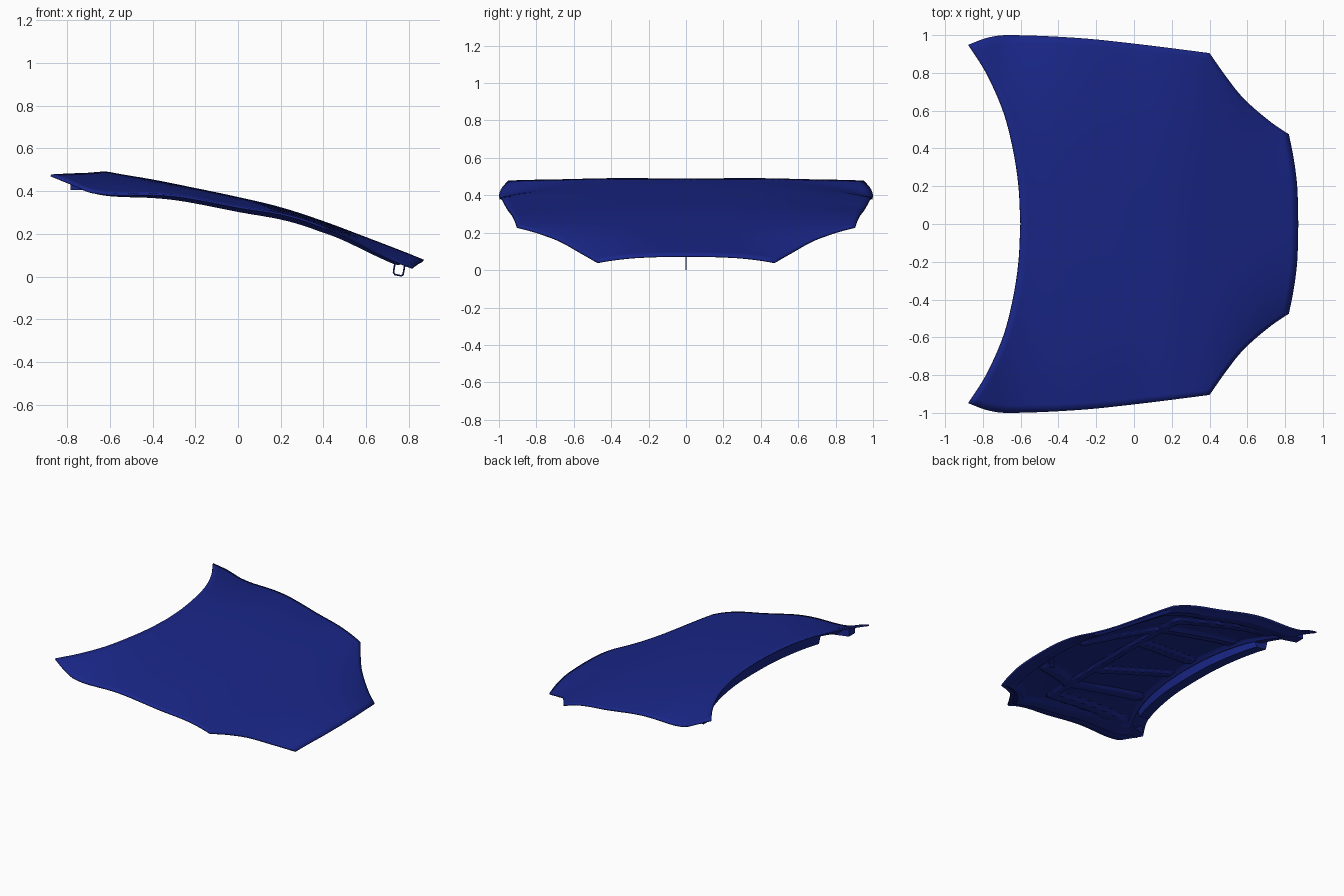
import bpy, bmesh, math

if "Cube" in bpy.data.objects:
    bpy.data.objects.remove(bpy.data.objects["Cube"])

mat = bpy.data.materials.new("blue_paint")
mat.diffuse_color = (0.01, 0.02, 0.25, 1)
mat.use_nodes = True
mat.node_tree.nodes["Principled BSDF"].inputs["Base Color"].default_value = mat.diffuse_color


def curve(pts, x):
    """Smooth interpolation through (x, value) points."""
    x = min(max(x, pts[0][0]), pts[-1][0])
    n = len(pts)
    slope = lambda i: ((pts[min(i+1, n-1)][1] - pts[max(i-1, 0)][1]) /
                       (pts[min(i+1, n-1)][0] - pts[max(i-1, 0)][0]))
    for i in range(n - 1):
        (a, p), (b, q) = pts[i], pts[i+1]
        if x <= b:
            h, t = b - a, (x - a) / (b - a)
            return ((2*t**3 - 3*t*t + 1)*p + (t**3 - 2*t*t + t)*h*slope(i)
                    + (3*t*t - 2*t**3)*q + (t**3 - t*t)*h*slope(i+1))


# outline and surface profiles
REAR = [(0, -.60), (.2, -.61), (.4, -.64), (.6, -.692), (.8, -.78), (.95, -.875)]
LIP = [(0, .87), (.2, .864), (.35, .845), (.475, .82)]
NOTCH = [(.475, .82), (.535, .73), (.66, .585), (.77, .495), (.905, .40)]
SIDE = [(-.875, .95), (-.78, .985), (-.68, 1.0), (-.3, .985), (0, .955), (.4, .905)]
CENTRE = [(-.9, .57), (-.75, .53), (-.6, .49), (-.4, .455), (-.2, .415), (0, .373),
          (.2, .325), (.4, .26), (.6, .185), (.8, .108), (.88, .075)]
DROP = [(-.875, .098), (-.78, .102), (-.68, .111), (-.3, .055), (0, .049),
        (.4, .033), (.58, .12), (.82, .44), (.88, .48)]


def height(x, y):
    return curve(CENTRE, x) - curve(DROP, x) * abs(y)**2.8


def patch(u, v):
    """Point on the bonnet plan: u runs rear to front, v side to side."""
    s = abs(v)
    ry = .95 * s
    rx = curve(REAR, ry)
    if s <= .5:
        fy = .95 * s
        fx = curve(LIP, fy)
    else:
        fy = .475 + (s - .5) * .86
        fx = curve(NOTCH, fy)
    x = rx + (fx - rx) * u
    ex = -.875 + 1.275 * u
    grow = curve(SIDE, ex) / (.95 - .045 * u) - 1
    y = (ry + (fy - ry) * u) * (1 + s*s*grow)
    return x, math.copysign(y, v)


def finish(name, verts, faces, angle=35):
    me = bpy.data.meshes.new(name)
    me.from_pydata(verts, [], faces)
    bm = bmesh.new()
    bm.from_mesh(me)
    bmesh.ops.recalc_face_normals(bm, faces=bm.faces)
    if sum(f.normal.z for f in bm.faces) < 0 and any(e.is_boundary for e in bm.edges):
        bmesh.ops.reverse_faces(bm, faces=bm.faces)
    bm.to_mesh(me)
    bm.free()
    ob = bpy.data.objects.new(name, me)
    bpy.context.collection.objects.link(ob)
    me.materials.append(mat)
    bpy.ops.object.select_all(action='DESELECT')
    ob.select_set(True)
    bpy.context.view_layer.objects.active = ob
    bpy.ops.object.shade_smooth_by_angle(angle=math.radians(angle))
    return ob


def sheet(name, nu, nv, point, angle=35):
    verts = [point(i / nu, 2*j/nv - 1) for i in range(nu+1) for j in range(nv+1)]
    w = nv + 1
    faces = [(i*w+j, i*w+j+1, (i+1)*w+j+1, (i+1)*w+j) for i in range(nu) for j in range(nv)]
    return finish(name, verts, faces, angle)


def thicken(ob, t):
    m = ob.modifiers.new("thickness", 'SOLIDIFY')
    m.thickness, m.offset = t, -1


# outer skin
def skin_point(u, v):
    x, y = patch(u, v)
    return x, y, height(x, y)


thicken(sheet("outer_skin", 40, 56, skin_point), .01)


# inner panel: pressed sheet with perimeter frame, cross ridge and diagonal ribs
def ridge(d, half, soft=.02):
    return min(max((half + soft - abs(d)) / soft, 0), 1)


def seg(px, py, ax, ay, bx, by):
    dx, dy = bx - ax, by - ay
    t = min(max(((px-ax)*dx + (py-ay)*dy) / (dx*dx + dy*dy), 0), 1)
    return math.hypot(px - ax - t*dx, py - ay - t*dy)


RIBS = [(.17, 0, .17, .68), (.62, .22, .17, .5), (.17, .25, -.4, .12),
        (.17, .5, -.45, .5), (.17, .68, -.55, .8)]


def inner_point(u, v):
    u, v = .025 + .95*u, .965*v
    x, y = patch(u, v)
    border = min(u - .025, .975 - u, (.965 - abs(v)) * .6)
    frame = ridge(border - .05, .022, .02)
    ribs = max(ridge(seg(x, abs(y), *r), .03) for r in RIBS)
    depth = .014 + .022 * max(frame, ribs)
    if border < 1e-6:
        depth = .008
    return x, y, height(x, y) - depth


sheet("inner_panel", 90, 120, inner_point, 25)


# rear beam: box channel following the curved rear edge
verts, faces, n = [], [], 24
for j in range(n + 1):
    y = -.64 + 1.28 * j / n
    r = curve(REAR, abs(y))
    low = .385 - .012 * (1 - abs(y)/.64)
    for dx, z in ((.02, None), (.035, low + .01), (.12, low), (.14, None)):
        x = r + dx
        verts.append((x, y, height(x, y) - .015 if z is None else z))
for j in range(n):
    for k in range(4):
        a, b = j*4 + k, j*4 + (k+1) % 4
        faces.append((a, b, b + 4, a + 4))
faces += [(0, 1, 2, 3), tuple(n*4 + k for k in range(4))]
finish("rear_beam", verts, faces)

# hinge pads under the rear corners
for side, label in ((1, "left"), (-1, "right")):
    v = []
    for x, y in ((-.785, .84), (-.66, .80), (-.66, .90), (-.785, .91)):
        v += [(x, side*y, .405), (x, side*y, height(x, y) - .005)]
    f = [(0, 2, 4, 6), (1, 3, 5, 7)] + [(2*k, 2*k+1, (2*k+3) % 8, (2*k+2) % 8) for k in range(4)]
    finish("hinge_pad_" + label, v, f)

# latch striker loop
cu = bpy.data.curves.new("latch_loop", 'CURVE')
cu.dimensions, cu.bevel_depth, cu.bevel_resolution = '3D', .004, 2
sp = cu.splines.new('POLY')
path = [(.742, .115), (.728, .02), (.735, .01), (.765, .004), (.773, .01), (.788, .10)]
sp.points.add(len(path) - 1)
for p, (x, z) in zip(sp.points, path):
    p.co = (x, 0, z, 1)
cu.materials.append(mat)
bpy.context.collection.objects.link(bpy.data.objects.new("latch_loop", cu))
